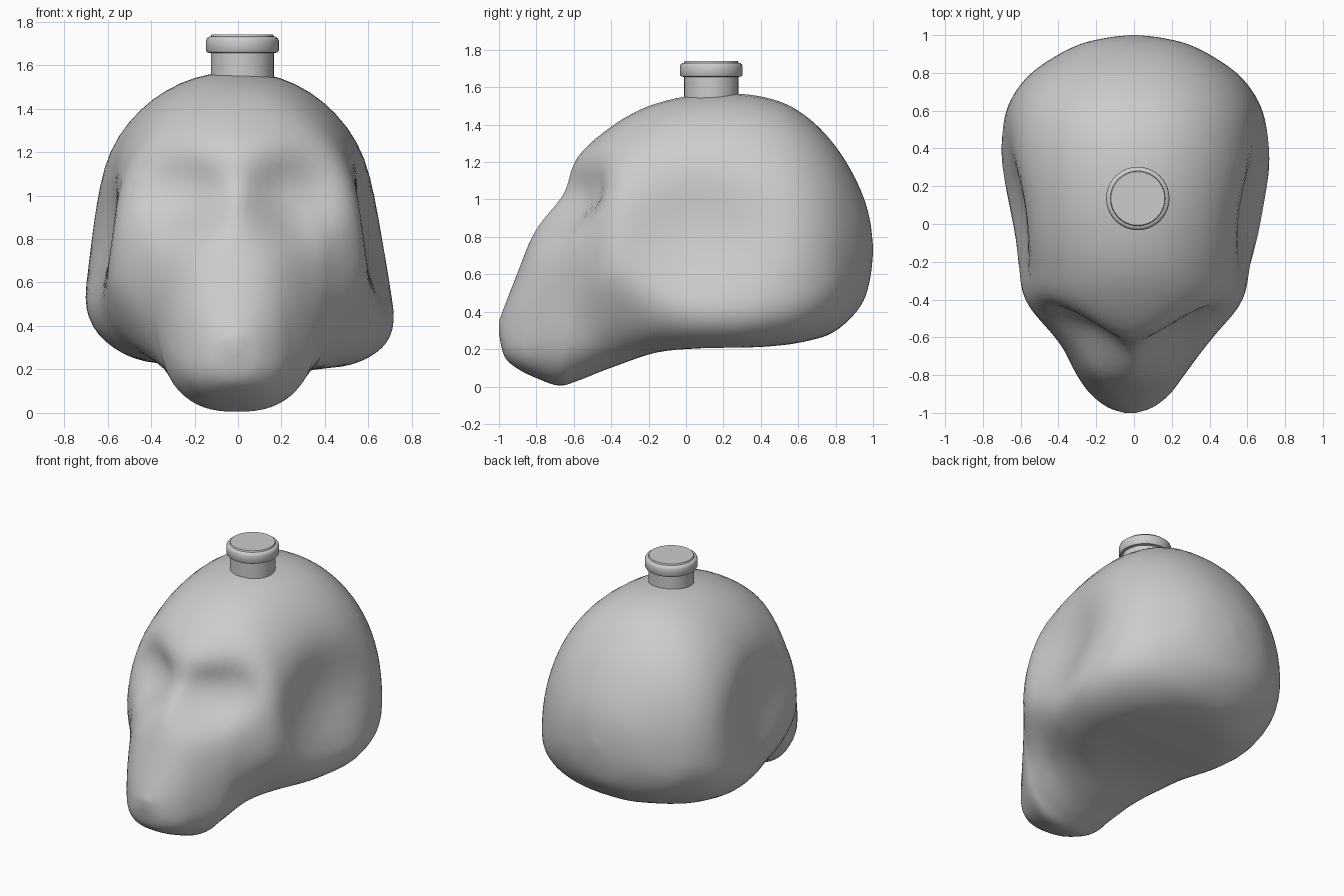
import bpy, bmesh, math

if "Cube" in bpy.data.objects:
    bpy.data.objects.remove(bpy.data.objects["Cube"])

# Skull stations: y, half width, top z, bottom z, z of widest point, lower squareness
STATIONS = [
    (-1.00, .03, .35, .28, .32, 2.0),
    (-.97, .12, .43, .16, .27, 2.3),
    (-.90, .21, .61, .095, .27, 2.6),
    (-.80, .285, .86, .045, .34, 2.6),
    (-.68, .365, 1.04, .005, .45, 2.5),
    (-.58, .44, 1.23, .03, .56, 2.3),
    (-.40, .59, 1.39, .10, .66, 2.2),
    (-.20, .65, 1.50, .16, .60, 2.6),
    (.05, .70, 1.56, .175, .54, 3.1),
    (.30, .73, 1.565, .18, .53, 3.2),
    (.50, .71, 1.525, .20, .55, 3.1),
    (.65, .66, 1.44, .235, .57, 2.9),
    (.78, .565, 1.31, .285, .61, 2.6),
    (.88, .43, 1.16, .365, .66, 2.3),
    (.95, .29, 1.01, .46, .70, 2.0),
    (.985, .15, .88, .58, .72, 2.0),
    (1.00, .02, .75, .71, .73, 2.0),
]
SIDES, SUB = 64, 5


def spline(a, b, c, d, t):
    return [.5 * (2 * q + (r - p) * t + (2 * p - 5 * q + 4 * r - s) * t * t
                  + (3 * q - p - 3 * r + s) * t ** 3) for p, q, r, s in zip(a, b, c, d)]


def step(a, b, v):
    v = max(0, min(1, (v - a) / (b - a)))
    return v * v * (3 - 2 * v)


def hollow(u, v, sharp=1.2):
    return math.exp(-(u * u + v * v) ** sharp)


def dent(x, y, z):
    side = 1 if x > 0 else -1
    ax = abs(x)
    # temple hollow
    nx = ax - .115 * hollow((y - .08) / .37, (z - .82) / .30) * min(1, ax / .5)
    ny, nz = y, z
    if y < -.1:
        # eye socket, with a softened brow
        ny += .13 * hollow((ax - .25) / .2, (z - 1.0) / .18, 1.25)
        # hollow beneath the cheekbone
        nx -= .05 * hollow((y + .42) / .22, (z - .34) / .2) * min(1, ax / .4)
    # shallow hollow in the base
    if z < .35:
        nz += .04 * hollow(ax / .38, (y - .22) / .4, 2)
    # snout leans slightly to one side
    return side * nx - .02 * step(.6, .85, -y), ny, nz


def finish(name, bm, angle):
    bmesh.ops.recalc_face_normals(bm, faces=bm.faces)
    me = bpy.data.meshes.new(name)
    bm.to_mesh(me)
    bm.free()
    ob = bpy.data.objects.new(name, me)
    bpy.context.collection.objects.link(ob)
    bpy.ops.object.select_all(action='DESELECT')
    ob.select_set(True)
    bpy.context.view_layer.objects.active = ob
    bpy.ops.object.shade_smooth_by_angle(angle=math.radians(angle))
    return ob


def loft(bm, rings):
    for a, b in zip(rings, rings[1:]):
        n = len(a)
        for i in range(n):
            bm.faces.new((a[i], a[(i + 1) % n], b[(i + 1) % n], b[i]))
    bm.faces.new(rings[0])
    bm.faces.new(rings[-1])


# Skull-shaped bottle body
bm = bmesh.new()
rows = []
last = len(STATIONS) - 1
for i in range(last):
    ctrl = [STATIONS[max(0, min(last, i + k))] for k in (-1, 0, 1, 2)]
    rows += [spline(*ctrl, j / SUB) for j in range(SUB)]
rows.append(STATIONS[-1])
rings = []
for y, w, top, bot, mid, low in rows:
    ring = []
    # left half of the braincase is rounder and sits higher
    lean = step(-.4, 0, y) * (1 - step(.7, .95, y))
    for k in range(SIDES):
        t = 2 * math.pi * (k + .5) / SIDES
        c, s = math.cos(t), math.sin(t)
        m = mid + (.09 * lean if c < 0 else 0)
        n = 2.15 if s >= 0 else low - (.7 * lean if c < 0 else 0)
        x = w * math.copysign(abs(c) ** (2 / n), c)
        h = top - m if s >= 0 else m - bot
        z = m + h * math.copysign(abs(s) ** (2 / n), s)
        ring.append(bm.verts.new(dent(x, y, z)))
    rings.append(ring)
loft(bm, rings)
finish("skull_body", bm, 75)


# Turned parts on top
def lathe(name, profile, n=40):
    bm = bmesh.new()
    loft(bm, [[bm.verts.new((.02 + r * math.cos(2 * math.pi * k / n),
                             .135 + r * math.sin(2 * math.pi * k / n), z))
               for k in range(n)] for r, z in profile])
    finish(name, bm, 35)


lathe("bottle_neck", [(.145, 1.48), (.145, 1.67)])
lathe("bottle_cap", [(.145, 1.655), (.162, 1.658), (.168, 1.667), (.168, 1.712),
                     (.163, 1.724), (.152, 1.731), (.146, 1.731), (.142, 1.74)])
